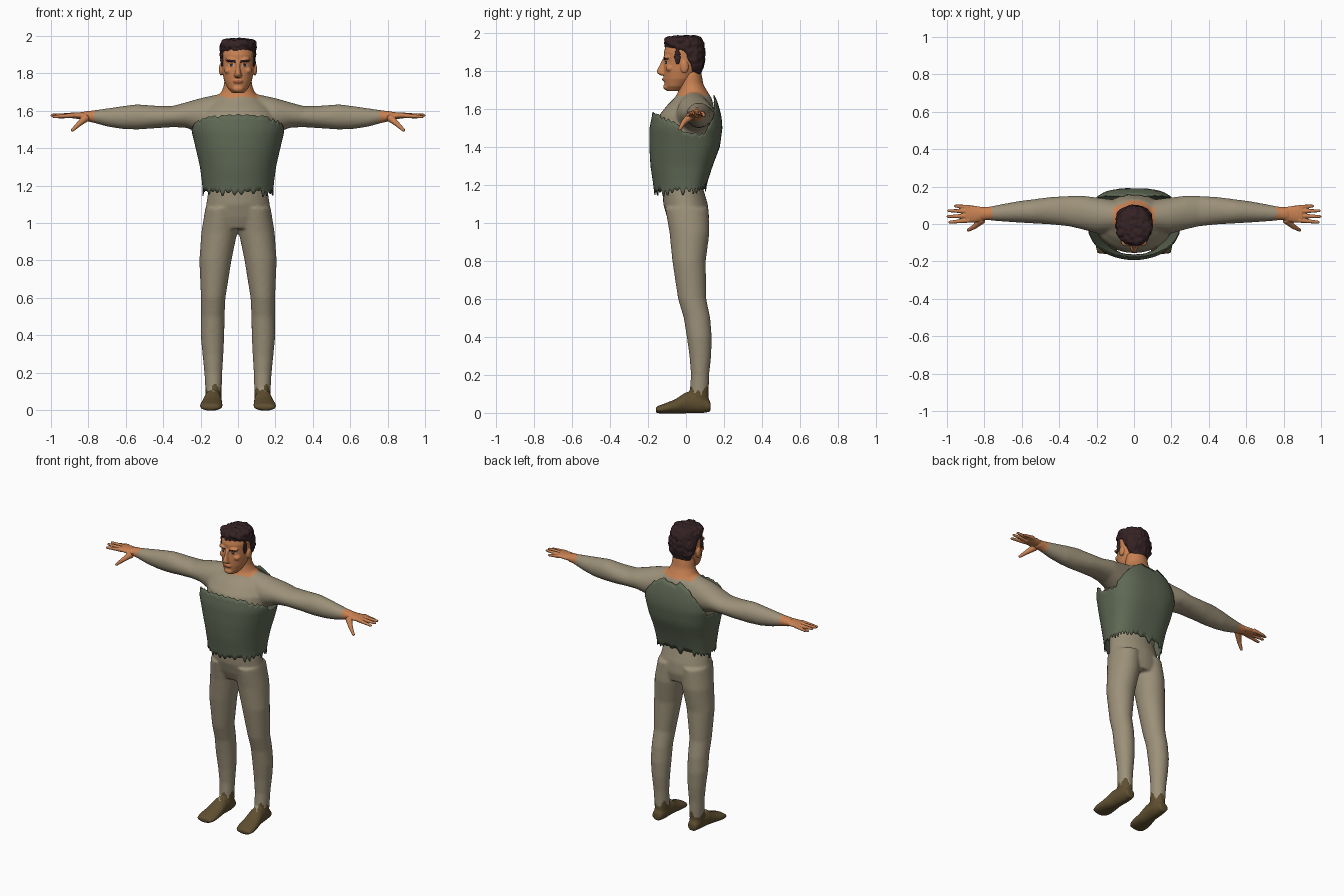
import bpy, bmesh, math, random
from mathutils import Vector, Matrix, noise

random.seed(4)
cube = bpy.data.objects.get("Cube")
if cube:
    bpy.data.objects.remove(cube)


def material(name, *rgb):
    m = bpy.data.materials.new(name)
    m.use_nodes = True
    m.diffuse_color = (*rgb, 1)
    m.node_tree.nodes["Principled BSDF"].inputs["Base Color"].default_value = (*rgb, 1)
    return m


fabric = material("beige cloth", .33, .28, .19)
vest_green = material("grey green cloth", .115, .14, .09)
skin = material("skin", .58, .22, .085)
hair_brown = material("dark hair", .035, .016, .018)
leather = material("brown leather", .115, .078, .03)
eye_white = material("eye white", .5, .4, .32)
lip = material("lips", .38, .11, .055)


def loft(bm, axis, rows, sides=28):
    """Closed tube; each row is position, then low and high limits of the two other axes."""
    i, j, k = {"x": (0, 1, 2), "y": (1, 0, 2), "z": (2, 0, 1)}[axis]
    rings = []
    for t, a0, a1, b0, b1 in rows:
        ring = []
        for n in range(sides):
            ang = math.tau * n / sides
            p = Vector()
            p[i] = t
            p[j] = (a0 + a1) / 2 + (a1 - a0) / 2 * math.cos(ang)
            p[k] = (b0 + b1) / 2 + (b1 - b0) / 2 * math.sin(ang)
            ring.append(bm.verts.new(p))
        rings.append(ring)
    for r, q in zip(rings, rings[1:]):
        for n in range(sides):
            m = (n + 1) % sides
            bm.faces.new((r[n], r[m], q[m], q[n]))
    bm.faces.new(rings[0])
    bm.faces.new(rings[-1])


def column(bm, rows):
    """Upright loft, symmetric in x: height, half width, front, back."""
    loft(bm, "z", [(z, -w, w, f, b) for z, w, f, b in rows])


def blob(bm, centre, size):
    bmesh.ops.create_icosphere(bm, subdivisions=3, radius=1,
                               matrix=Matrix.LocRotScale(Vector(centre), None, Vector(size)))


def finger(bm, p, q, r0, r1):
    p, q = Vector(p), Vector(q)
    turn = (q - p).to_track_quat("Z", "Y")
    bmesh.ops.create_cone(bm, cap_ends=True, segments=12, radius1=r0, radius2=r1,
                          depth=(q - p).length, matrix=Matrix.LocRotScale((p + q) / 2, turn, None))
    blob(bm, q, (r1, r1, r1))


def mirror(bm):
    copy = bmesh.ops.duplicate(bm, geom=bm.verts[:] + bm.edges[:] + bm.faces[:])["geom"]
    for v in copy:
        if isinstance(v, bmesh.types.BMVert):
            v.co.x *= -1


def finish(name, bm, mats, voxel=0, smooth=0, rule=None, thick=0):
    """Fuse and smooth the parts, then colour faces by rule."""
    bmesh.ops.recalc_face_normals(bm, faces=bm.faces[:])
    me = bpy.data.meshes.new(name)
    bm.to_mesh(me)
    bm.free()
    ob = bpy.data.objects.new(name, me)
    bpy.context.collection.objects.link(ob)
    if voxel:
        mod = ob.modifiers.new("fuse", "REMESH")
        mod.mode, mod.voxel_size = "VOXEL", voxel
    if smooth:
        mod = ob.modifiers.new("soften", "SMOOTH")
        mod.factor, mod.iterations = .5, smooth
    if thick:
        mod = ob.modifiers.new("cloth", "SOLIDIFY")
        mod.thickness = thick
    baked = bpy.data.meshes.new_from_object(ob.evaluated_get(bpy.context.evaluated_depsgraph_get()))
    ob.modifiers.clear()
    ob.data = baked
    baked.materials.clear()
    for m in mats:
        baked.materials.append(m)
    for p in baked.polygons:
        p.use_smooth = True
        p.material_index = rule(p.center) if rule else 0
    return ob


# Clothed body: limbs on one side, mirrored, then torso and neck
body = bmesh.new()
loft(body, "z", [
    (1.08, .0, .175, -.11, .118), (.95, .004, .196, -.087, .124), (.8, .035, .207, -.072, .104),
    (.6, .067, .198, -.042, .107), (.5, .072, .198, -.012, .128), (.4, .073, .2, .004, .136),
    (.3, .078, .19, .018, .133), (.2, .084, .18, .026, .122), (.1, .087, .174, .018, .12),
    (.03, .09, .17, .0, .12)])
loft(body, "y", [
    (.13, .1, .165, .005, .06), (.08, .088, .173, -.003, .1), (0, .087, .183, -.003, .11),
    (-.06, .082, .198, -.003, .07), (-.12, .08, .208, -.003, .047), (-.16, .095, .198, -.002, .032)])
loft(body, "x", [
    (.1, -.05, .13, 1.45, 1.69), (.2, -.05, .142, 1.48, 1.668), (.28, -.028, .152, 1.51, 1.645),
    (.35, -.012, .15, 1.513, 1.626), (.45, -.002, .144, 1.506, 1.628), (.54, .003, .132, 1.5, 1.635),
    (.62, .008, .122, 1.503, 1.625), (.7, .013, .107, 1.516, 1.613), (.78, .02, .092, 1.538, 1.602),
    (.83, .017, .09, 1.548, 1.597)])
mirror(body)
column(body, [
    (.97, .15, -.075, .11), (1.03, .18, -.1, .122), (1.1, .17, -.12, .115), (1.2, .155, -.125, .085),
    (1.3, .158, -.14, .1), (1.4, .185, -.155, .14), (1.5, .21, -.155, .16), (1.57, .205, -.14, .155),
    (1.62, .175, -.1, .145), (1.66, .13, -.06, .135), (1.69, .095, -.042, .115),
    (1.73, .077, -.035, .092), (1.8, .07, -.035, .08)])


def body_colour(c):
    jag = abs(math.sin(c.x * 90) + math.sin(c.y * 75)) / 2
    if c.z < .095 + .05 * jag:
        return 2
    if abs(c.x) > .755 + .02 * jag:
        return 1
    return int(c.z > 1.668 + .012 * jag and abs(c.x) < .11)


finish("clothed_body", body, (fabric, skin, leather), .009, 6, body_colour)

# Hands with spread fingers and lowered thumbs
hands = bmesh.new()
loft(hands, "x", [(.8, .02, .088, 1.55, 1.596), (.85, .008, .098, 1.556, 1.592),
                  (.9, .008, .1, 1.562, 1.59)])
for y, tip_x, tip_y, tip_z in ((.09, .955, .096, 1.566), (.068, .99, .071, 1.578),
                               (.043, .995, .04, 1.576), (.02, .985, .01, 1.568)):
    finger(hands, (.88, y, 1.576), (tip_x, tip_y, tip_z), .0135, .008)
finger(hands, (.81, .025, 1.565), (.85, -.012, 1.53), .022, .014)
finger(hands, (.85, -.012, 1.53), (.885, -.032, 1.497), .014, .009)
mirror(hands)
finish("hands", hands, (skin,), .004, 2)

# Head with ears, brow ridge, nose and chin
head = bmesh.new()
column(head, [
    (1.695, .03, -.1, -.02), (1.72, .055, -.112, .01), (1.76, .074, -.117, .05),
    (1.8, .083, -.118, .072), (1.85, .088, -.115, .085), (1.9, .089, -.117, .087),
    (1.94, .08, -.105, .08), (1.97, .05, -.07, .05)])
column(head, [(1.778, .016, -.135, -.1), (1.788, .022, -.15, -.1), (1.8, .017, -.155, -.1),
              (1.835, .01, -.137, -.1), (1.865, .014, -.123, -.1)])
blob(head, (0, -.1, 1.718), (.03, .02, .02))
blob(head, (0, -.112, 1.757), (.027, .014, .012))
for s in (-1, 1):
    blob(head, (s * .091, -.008, 1.822), (.011, .022, .034))
    blob(head, (s * .036, -.1, 1.873), (.033, .02, .012))
    blob(head, (s * .05, -.082, 1.815), (.024, .025, .02))


def face_colour(c):
    x = abs(c.x)
    if c.y > -.07:
        return 0
    if .012 < x < .062 and abs(c.z - 1.862 - x * .12) < .0065:
        return 1
    if ((x - .036) / .017) ** 2 + ((c.z - 1.844) / .008) ** 2 < 1:
        return 1 if abs(x - .036) < .008 or c.z > 1.847 else 2
    return 3 if (x / .028) ** 2 + ((c.z - 1.757) / .007) ** 2 < 1 else 0


finish("head", head, (skin, hair_brown, eye_white, lip), .0038, 5, face_colour)

# Short wavy hair with sideburns and a swept front
hair = bmesh.new()
column(hair, [
    (1.785, .06, .015, .078), (1.83, .09, .005, .094), (1.87, .095, -.025, .099),
    (1.905, .097, -.05, .1), (1.922, .098, -.108, .1), (1.95, .096, -.115, .095),
    (1.975, .08, -.1, .08), (1.988, .05, -.065, .05)])
for s in (-1, 1):
    blob(hair, (s * .085, -.045, 1.875), (.009, .018, .04))
for n in range(14):
    a = math.radians(-120 + n * 240 / 13)
    r = random.uniform(.02, .028)
    blob(hair, (.072 * math.sin(a), -.012 - .082 * math.cos(a), 1.945 + random.uniform(0, .016)), (r, r, r))
locks = finish("hair", hair, (hair_brown,), .005, 3)
for v in locks.data.vertices:
    v.co += v.normal * .007 * noise.noise(v.co * 45)


def interp(table, t, col=1):
    for a, b in zip(table, table[1:]):
        if t <= b[0]:
            f = max(0, (t - a[0]) / (b[0] - a[0]))
            return a[col] + f * (b[col] - a[col])
    return table[-1][col]


# Ragged vest: open shell, high back panel, armholes at the sides
shape = [(1.1, .188, .162, .1), (1.2, .19, .172, .108), (1.3, .203, .187, .14), (1.4, .226, .193, .178),
         (1.5, .25, .192, .192), (1.56, .245, .18, .187), (1.62, .225, .172, .172), (1.69, .18, .165, .145)]
top_edge = [(0, 1.585), (35, 1.575), (60, 1.55), (75, 1.53), (90, 1.48), (112, 1.475),
            (130, 1.55), (150, 1.635), (168, 1.675), (180, 1.66)]
cols, rows, tooth = 180, 16, 5
cuts = [random.random() for n in range(cols // tooth)]
vest = bmesh.new()
grid = []
for n in range(cols):
    a = math.tau * n / cols
    deg = abs(math.degrees(a) if a < math.pi else math.degrees(a - math.tau))
    wave = cuts[n // tooth] * (1 - abs(n % tooth - tooth / 2) / (tooth / 2))
    low = 1.17 + .03 * deg / 180 - .05 * wave
    high = interp(top_edge, deg) - .02 * wave
    line = []
    for r in range(rows + 1):
        z = low + (high - low) * r / rows
        c, s = math.cos(a), math.sin(a)
        p = .72 if c < 0 else .95
        depth = interp(shape, z, 3 if c < 0 else 2)
        line.append(vest.verts.new((
            math.copysign(abs(s) ** p, s) * interp(shape, z),
            -math.copysign(abs(c) ** p, c) * depth, z)))
    grid.append(line)
for n in range(cols):
    a, b = grid[n], grid[(n + 1) % cols]
    for r in range(rows):
        vest.faces.new((a[r], b[r], b[r + 1], a[r + 1]))
finish("ragged_vest", vest, (vest_green,), thick=.005)
